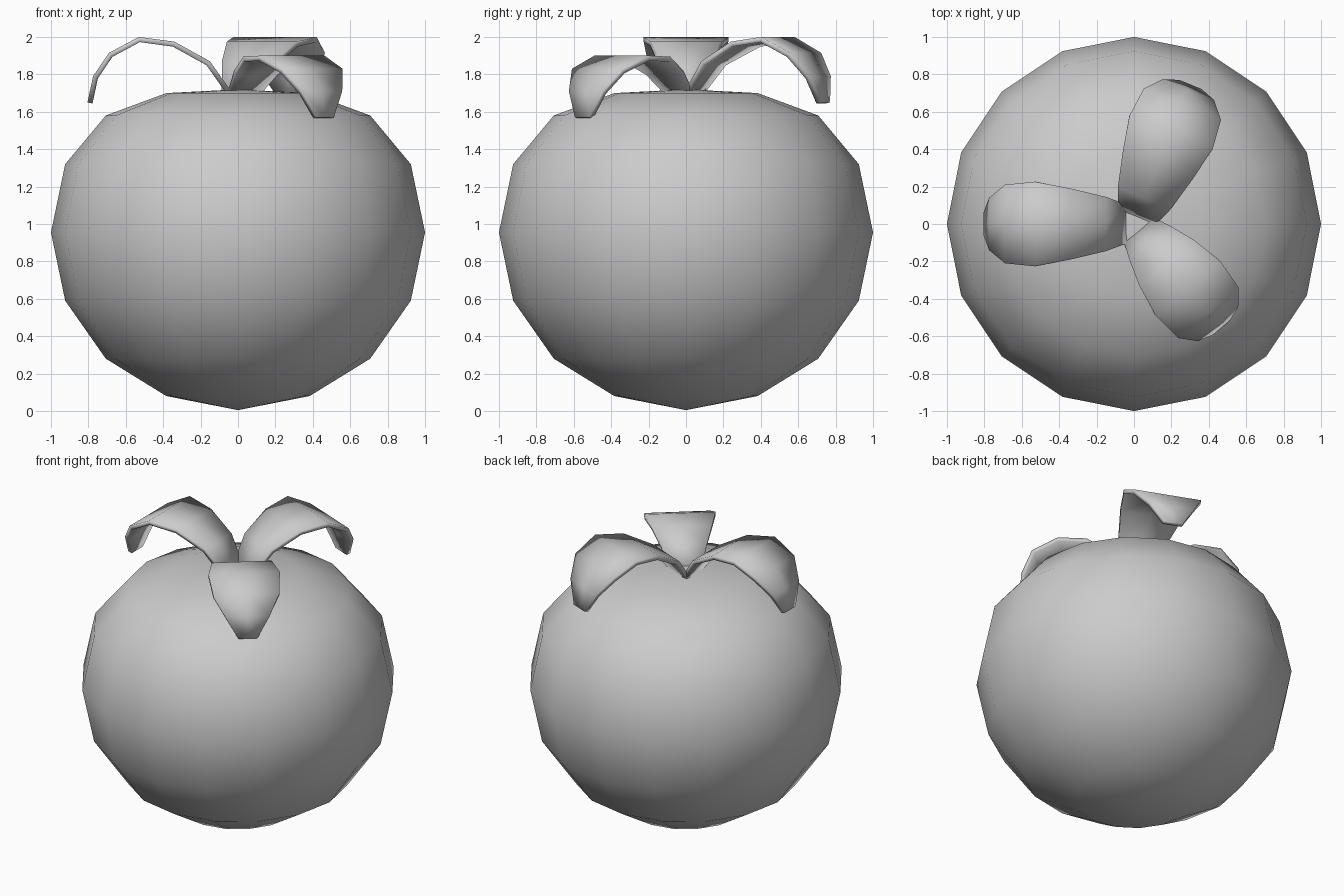
import bpy, bmesh, math
from mathutils import Matrix

if "Cube" in bpy.data.objects:
    bpy.data.objects.remove(bpy.data.objects["Cube"])


def make_object(name, bm, angle):
    bmesh.ops.recalc_face_normals(bm, faces=bm.faces)
    mesh = bpy.data.meshes.new(name)
    bm.to_mesh(mesh)
    bm.free()
    obj = bpy.data.objects.new(name, mesh)
    bpy.context.collection.objects.link(obj)
    bpy.ops.object.select_all(action='DESELECT')
    bpy.context.view_layer.objects.active = obj
    obj.select_set(True)
    bpy.ops.object.shade_smooth_by_angle(angle=math.radians(angle))
    return obj


# Fruit body: 16-sided lathe with a flattened top
profile = [(0, 0.005), (0.383, 0.08), (0.707, 0.28), (0.924, 0.59), (1.0, 0.955),
           (0.924, 1.32), (0.707, 1.58), (0.383, 1.70), (0, 1.72)]
bm = bmesh.new()
verts = [bm.verts.new((r, 0, z)) for r, z in profile]
edges = [bm.edges.new(pair) for pair in zip(verts, verts[1:])]
bmesh.ops.spin(bm, geom=verts + edges, cent=(0, 0, 0), axis=(0, 0, 1),
               angle=math.tau, steps=16, use_duplicate=False)
bmesh.ops.remove_doubles(bm, verts=bm.verts, dist=0.001)
make_object("fruit_body", bm, 60)


# Leaves: arched strips whose outline tapers at both ends
def leaf(name, heading, path, widths):
    bm = bmesh.new()
    rows = [[bm.verts.new((r, s * w, z)) for s in (-1, 0, 1)]
            for (r, z), w in zip(path, widths)]
    for a, b in zip(rows, rows[1:]):
        for i in range(2):
            bm.faces.new((a[i], b[i], b[i + 1], a[i + 1]))
    bmesh.ops.transform(bm, verts=bm.verts,
                        matrix=Matrix.Rotation(math.radians(heading), 4, 'Z'))
    bm.normal_update()
    obj = make_object(name, bm, 60)
    mod = obj.modifiers.new("thickness", 'SOLIDIFY')
    mod.thickness = 0.028
    # grow towards the underside whichever way the normals came out
    up = sum(p.normal.z for p in obj.data.polygons) > 0
    mod.offset = -1 if up else 1


tall = [(0.03, 1.70), (0.15, 1.87), (0.34, 1.975), (0.53, 2.0),
        (0.69, 1.915), (0.775, 1.79), (0.805, 1.65)]
low = [(0.03, 1.70), (0.14, 1.82), (0.27, 1.895), (0.45, 1.90),
       (0.62, 1.83), (0.70, 1.71), (0.725, 1.57)]
widths = [0.10, 0.145, 0.19, 0.226, 0.21, 0.14, 0.06]
leaf("left_leaf", 180, tall, widths)
leaf("back_leaf", 68, tall, [w * 1.06 for w in widths])
leaf("front_leaf", -50, low, widths)
